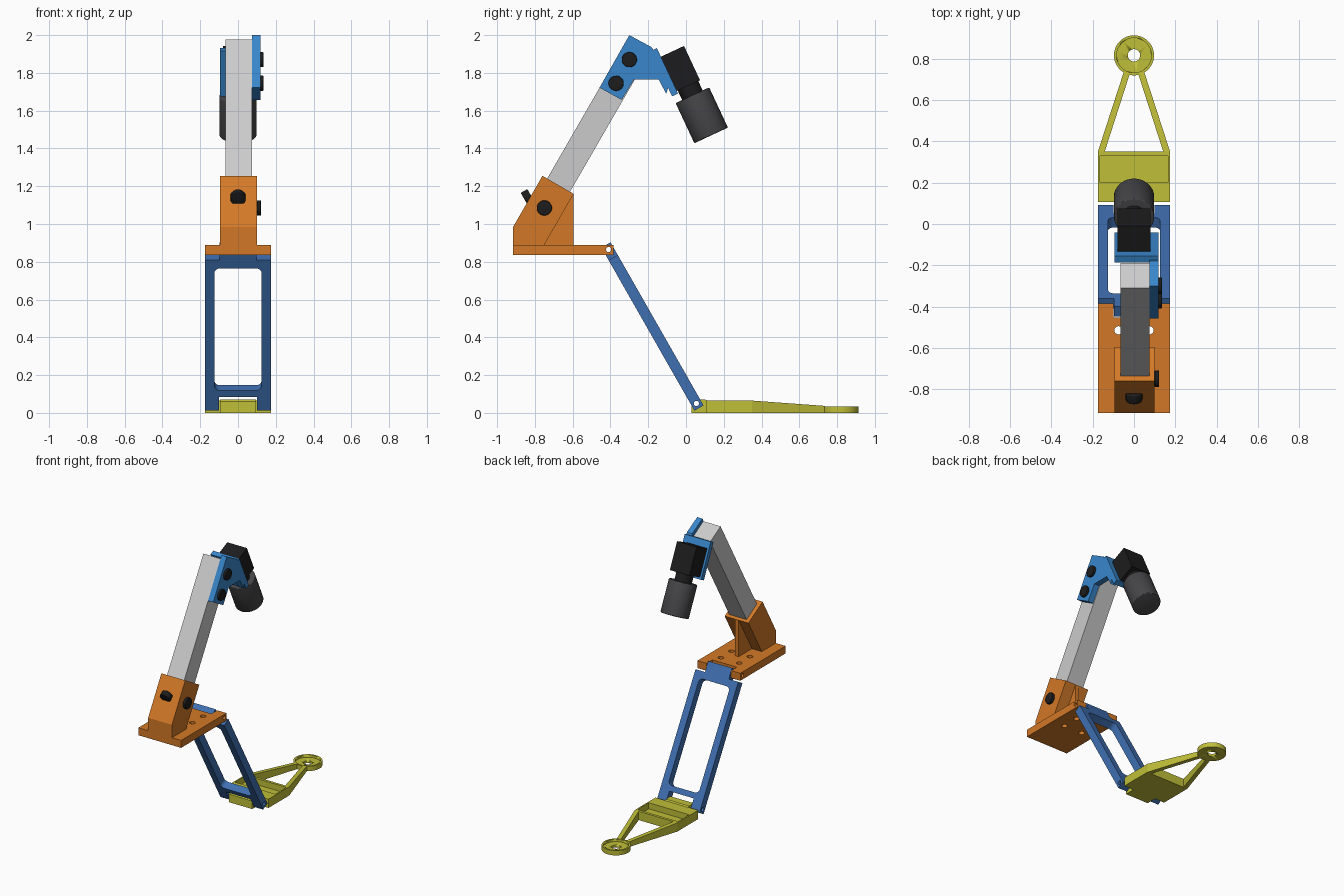
import bpy, bmesh
from math import sin, cos, pi, radians
from mathutils import Vector, Matrix

if "Cube" in bpy.data.objects:
    bpy.data.objects.remove(bpy.data.objects["Cube"])


def material(name, r, g, b):
    m = bpy.data.materials.new(name)
    m.diffuse_color = (r, g, b, 1)
    m.use_nodes = True
    m.node_tree.nodes["Principled BSDF"].inputs["Base Color"].default_value = m.diffuse_color
    return m


YELLOW = material("yellow", 0.53, 0.52, 0.04)
BLUE = material("blue", 0.05, 0.16, 0.44)
BRIGHT = material("bright_blue", 0.04, 0.24, 0.60)
ORANGE = material("orange", 0.65, 0.19, 0.02)
BLACK = material("black", 0.012, 0.012, 0.013)
DARK = material("dark_grey", 0.06, 0.06, 0.065)


def finish(name, bm, mat):
    bmesh.ops.recalc_face_normals(bm, faces=bm.faces)
    me = bpy.data.meshes.new(name)
    bm.to_mesh(me)
    bm.free()
    ob = bpy.data.objects.new(name, me)
    bpy.context.collection.objects.link(ob)
    if mat:
        me.materials.append(mat)
    return ob


def prism(name, pts, axis, a, b, mat=None):
    """Extrude a 2D outline along x (y,z), y (x,z) or z (x,y) from a to b."""
    place = {'x': lambda p, t: (t, p[0], p[1]),
             'y': lambda p, t: (p[0], t, p[1]),
             'z': lambda p, t: (p[0], p[1], t)}[axis]
    bm = bmesh.new()
    lo = [bm.verts.new(place(p, a)) for p in pts]
    hi = [bm.verts.new(place(p, b)) for p in pts]
    bm.faces.new(lo)
    bm.faces.new(hi)
    n = len(pts)
    for i in range(n):
        j = (i + 1) % n
        bm.faces.new((lo[i], lo[j], hi[j], hi[i]))
    return finish(name, bm, mat)


def cyl(name, p, q, r, mat=None, seg=40, bevel=0):
    """Cylinder between two points, optionally with rounded rims."""
    p, q = Vector(p), Vector(q)
    rot = (q - p).to_track_quat('Z', 'Y').to_matrix().to_4x4()
    bm = bmesh.new()
    bmesh.ops.create_cone(bm, cap_ends=True, segments=seg, radius1=r, radius2=r,
                          depth=(q - p).length, matrix=Matrix.Translation((p + q) / 2) @ rot)
    if bevel:
        rims = [e for e in bm.edges if any(len(f.verts) > 4 for f in e.link_faces)]
        bmesh.ops.bevel(bm, geom=rims, offset=bevel, segments=3, affect='EDGES', profile=0.5)
    ob = finish(name, bm, mat)
    smooth(ob)
    return ob


def select(ob):
    bpy.ops.object.select_all(action='DESELECT')
    ob.select_set(True)
    bpy.context.view_layer.objects.active = ob


def smooth(ob):
    select(ob)
    bpy.ops.object.shade_smooth_by_angle(angle=radians(30))


def cut(ob, *cutters):
    for c in cutters:
        select(ob)
        m = ob.modifiers.new("cut", 'BOOLEAN')
        m.operation, m.solver, m.object = 'DIFFERENCE', 'EXACT', c
        bpy.ops.object.modifier_apply(modifier=m.name)
        bpy.data.objects.remove(c)


def rect(x0, x1, y0, y1):
    return [(x0, y0), (x1, y0), (x1, y1), (x0, y1)]


def round_rect(x0, x1, y0, y1, r, seg=6):
    corners = [(x1 - r, y1 - r), (x0 + r, y1 - r), (x0 + r, y0 + r), (x1 - r, y0 + r)]
    return [(cx + r * cos(pi / 2 * (k + i / seg)), cy + r * sin(pi / 2 * (k + i / seg)))
            for k, (cx, cy) in enumerate(corners) for i in range(seg + 1)]


def mirrored(half):
    return half + [(-x, y) for x, y in reversed(half)]


W = 0.175                       # half width of foot, link and base
LOW, TOP = (0.055, 0.05), (-0.41, 0.865)   # hinge axes (y, z)


def pin(c):
    return cyl("pin_cutter", (-0.3, *c), (0.3, *c), 0.014, seg=20)


# Foot: hinge tab, recessed plate, two arms and end ring
tab = prism("foot_hinge_tab", [(0.03, 0), (0.11, 0), (0.11, 0.065), (0.10, 0.072), (0.045, 0.072),
                               (0.03, 0.06)], 'x', -0.095, 0.095, YELLOW)
cut(tab, pin(LOW))
prism("foot_plate", [(0.107, 0), (0.35, 0), (0.35, 0.065), (0.33, 0.065), (0.33, 0.02),
                     (0.2, 0.02), (0.2, 0.065), (0.107, 0.065)], 'x', -W, W, YELLOW)
for s, side in ((-1, "left"), (1, "right")):
    prism(f"foot_rail_{side}", rect(0.2, 0.33, 0, 0.065), 'x', s * 0.165, s * W, YELLOW)
    arm = prism(f"foot_arm_{side}", [(s * W, 0.35), (s * 0.142, 0.35), (s * 0.018, 0.735),
                                     (s * 0.05, 0.735)], 'z', 0, 0.065, YELLOW)
    for v in arm.data.vertices:
        if v.co.z > 0.03 and v.co.y > 0.5:
            v.co.z = 0.037
ring = cyl("foot_ring", (0, 0.817, 0), (0, 0.817, 0.035), 0.097, YELLOW, 48)
cut(ring, cyl("c", (0, 0.817, 0.018), (0, 0.817, 0.1), 0.084, seg=48),
    cyl("c", (0, 0.817, -0.1), (0, 0.817, 0.1), 0.03, seg=32))

# Link frame, built upright and then leaned back onto the hinge axes
L = 0.938
outline = mirrored([(0.1, 0.055), (0.1, -0.028), (W, -0.028), (W, 0.889), (0.097, 0.889), (0.097, L + 0.028)])
link = prism("link_frame", outline, 'y', -0.028, 0.028, BLUE)
cut(link, prism("c", round_rect(-0.125, 0.125, 0.095, 0.839, 0.03), 'y', -0.2, 0.2), pin((0, 0)), pin((0, L)))
smooth(link)
link.location = (0, *LOW)
link.rotation_euler = (radians(29.7), 0, 0)

# Base plate with hinge notch and screw holes
base = prism("base_plate", mirrored([(W, -0.915), (W, -0.385), (0.1, -0.385), (0.1, -0.452)]),
             'z', 0.835, 0.89, ORANGE)
cut(base, pin(TOP), *[cyl("c", (x, y, 0.7), (x, y, 1), 0.02, seg=24)
                      for x in (-0.075, 0.075) for y in (-0.515, -0.64)])

# Clamp block and its rib
prism("clamp_block", [(-0.915, 0.89), (-0.915, 0.985), (-0.76, 1.255), (-0.595, 1.16), (-0.75, 0.89)],
      'x', -0.095, 0.1, ORANGE)
prism("clamp_rib", [(-0.755, 0.89), (-0.595, 0.89), (-0.595, 1.16)], 'x', -0.015, 0.015, ORANGE)
cyl("clamp_bolt_side", (0.1, -0.75, 1.085), (0.122, -0.75, 1.085), 0.04, BLACK, bevel=0.004)
cyl("clamp_bolt_front", (0, -0.82, 1.15), (0, -0.855, 1.13 + 0.0), 0.04, BLACK, bevel=0.004)

# Square arm tube
u, n = Vector((0.5, 0.866)), Vector((0.866, -0.5))
t0 = Vector((-0.31, 1.977))
prism("arm_tube", [t0, t0 + n * 0.14, t0 + n * 0.14 - u * 1.08, t0 - u * 1.08], 'x', -0.066, 0.075)

# Bracket: side web, mounting plate and bolts
A = Vector((-0.074, 1.913))                       # motor axis start (y, z)
d = Vector((sin(radians(25)), -cos(radians(25))))
e = Vector((cos(radians(25)), sin(radians(25))))
prism("bracket_web", [(-0.30, 2.0), (-0.18, 1.935), (-0.09, 1.735), (-0.105, 1.69), (-0.145, 1.765),
                      (-0.275, 1.765), (-0.341, 1.657), (-0.458, 1.722)], 'x', 0.075, 0.118, BRIGHT)
prism("bracket_plate", [A + d * t - e * w for t, w in ((-0.05, 0.065), (0.215, 0.065), (0.215, 0.1), (-0.05, 0.1))],
      'x', -0.095, 0.118, BRIGHT)
for i, (y, z) in enumerate(((-0.30, 1.87), (-0.37, 1.745))):
    cyl(f"bracket_bolt_{i + 1}", (0.115, y, z), (0.135, y, z), 0.04, BLACK, bevel=0.004)

# Motor: housing box, neck and round body
def on_axis(t):
    return (0, *(A + d * t))


box = prism("motor_housing", [A + d * t + e * w for t, w in ((0, -0.065), (0.2, -0.065), (0.2, 0.07), (0, 0.07))],
            'x', -0.08, 0.08, BLACK)
cyl("motor_neck", on_axis(0.19), on_axis(0.27), 0.06, BLACK)
cyl("motor_body", on_axis(0.255), on_axis(0.49), 0.098, DARK, 56, bevel=0.006)
